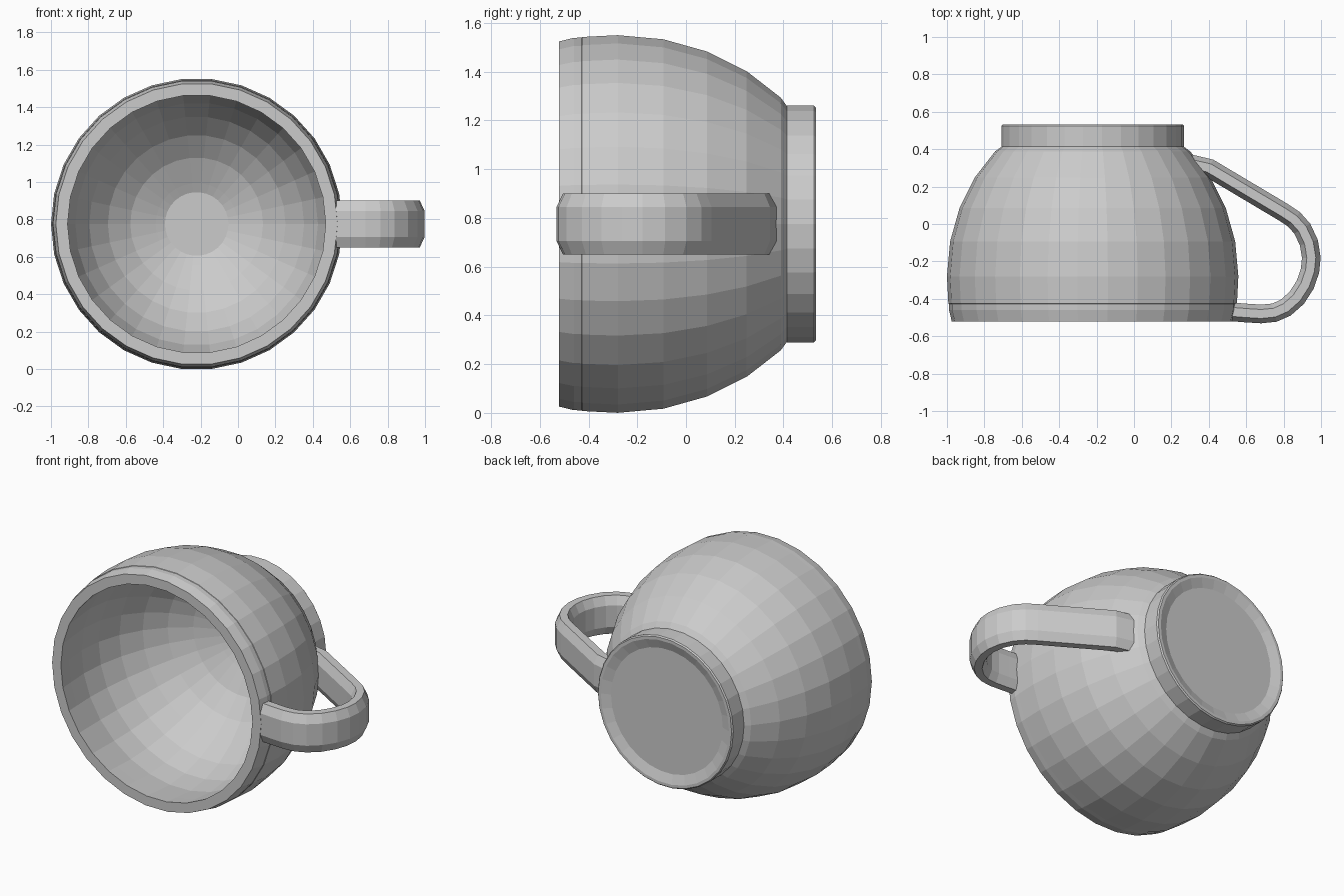
import bpy, bmesh
from math import sin, cos, tau, radians
from mathutils import Vector

if "Cube" in bpy.data.objects:
    bpy.data.objects.remove(bpy.data.objects["Cube"])

SIDES = 30
CX, CZ = -0.221, 0.775      # axis of the cup, which lies along y

grey = bpy.data.materials.new("plain grey")
grey.use_nodes = True
grey.diffuse_color = (0.6, 0.6, 0.6, 1)
grey.node_tree.nodes["Principled BSDF"].inputs["Base Color"].default_value = (0.6, 0.6, 0.6, 1)


def loft(name, rings, closed=False):
    """Skin a list of vertex rings, capped at the ends or joined in a loop."""
    bm = bmesh.new()
    loops = [[bm.verts.new(p) for p in ring] for ring in rings]
    pairs = list(zip(loops, loops[1:]))
    if closed:
        pairs.append((loops[-1], loops[0]))
    else:
        bm.faces.new(loops[0])
        bm.faces.new(loops[-1])
    for a, b in pairs:
        for i in range(len(a)):
            j = (i + 1) % len(a)
            bm.faces.new((a[i], a[j], b[j], b[i]))
    bmesh.ops.recalc_face_normals(bm, faces=bm.faces)
    mesh = bpy.data.meshes.new(name)
    bm.to_mesh(mesh)
    bm.free()
    mesh.materials.append(grey)
    obj = bpy.data.objects.new(name, mesh)
    bpy.context.collection.objects.link(obj)
    return obj


def circle(y, r):
    return [(CX + r * cos(tau * i / SIDES), y, CZ + r * sin(tau * i / SIDES))
            for i in range(SIDES)]


def dome(radius, depth, steps):
    """Elliptical profile from the widest ring towards the base."""
    return [(-0.28 + depth * sin(radians(12 * k)), radius * cos(radians(12 * k)))
            for k in range(steps)]


# Bowl: base, outer wall, lip with a fine step, inner wall and floor
base = [(0.512, 0.32), (0.512, 0.412), (0.44, 0.45)]
outer = dome(0.779, 0.9, 5)[::-1]
lip = [(-0.426, 0.7715), (-0.428, 0.769), (-0.46, 0.768),
       (-0.522, 0.753), (-0.522, 0.69), (-0.43, 0.698)]
inner = dome(0.71, 0.74, 7) + [(0.445, 0.17)]
loft("bowl", [circle(y, r) for y, r in base + outer + lip + inner])

# Foot ring around the base, sloping in to a shallow recess
foot = [(0.415, 0.46), (0.415, 0.488), (0.525, 0.488), (0.533, 0.481),
        (0.533, 0.462), (0.511, 0.40), (0.45, 0.40)]
loft("foot_ring", [circle(y, r) for y, r in foot], closed=True)

# Handle: bevelled strap swept along a bent path
path = [Vector(p) for p in (
    (0.50, -0.468), (0.60, -0.476), (0.68, -0.481), (0.75, -0.474), (0.81, -0.448),
    (0.87, -0.395), (0.915, -0.325), (0.941, -0.25), (0.948, -0.18), (0.935, -0.10),
    (0.90, -0.025), (0.855, 0.025), (0.80, 0.062),
    (0.40, 0.30), (0.30, 0.322))]
section = [(0.05, 0.07), (0.024, 0.125), (-0.024, 0.125), (-0.05, 0.07),
           (-0.05, -0.07), (-0.024, -0.125), (0.024, -0.125), (0.05, -0.07)]
rings = []
for i, p in enumerate(path):
    t = (path[min(i + 1, len(path) - 1)] - path[max(i - 1, 0)]).normalized()
    out = Vector((t.y, -t.x))
    rings.append([(p.x + out.x * d, p.y + out.y * d, CZ + h) for d, h in section])
loft("handle", rings)
